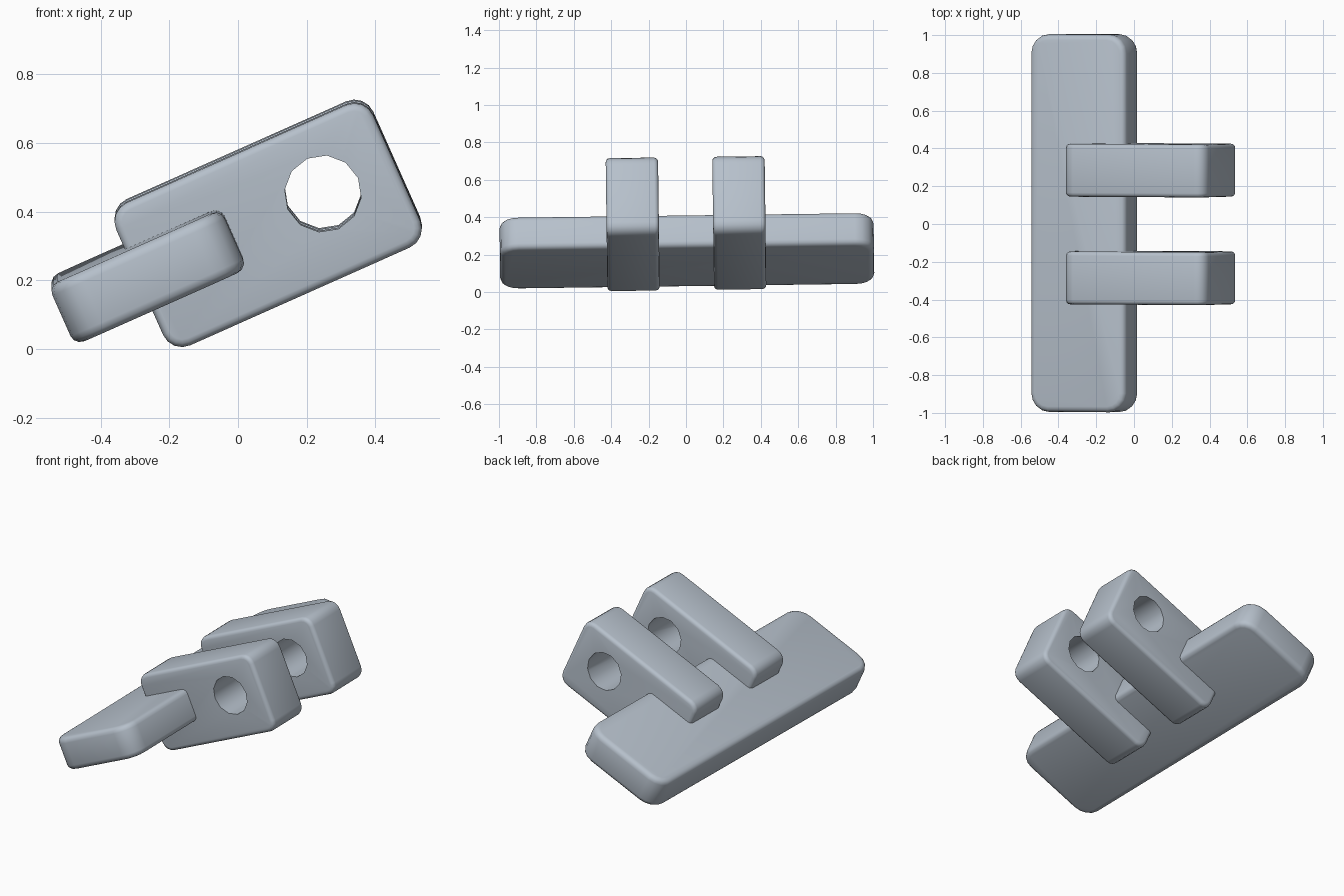
import bpy, bmesh, math
from mathutils import Matrix, Vector

if "Cube" in bpy.data.objects:
    bpy.data.objects.remove(bpy.data.objects["Cube"])

# One flat colour
mat = bpy.data.materials.new("pale_blue_grey")
mat.diffuse_color = (0.47, 0.53, 0.60, 1)
mat.use_nodes = True
mat.node_tree.nodes["Principled BSDF"].inputs["Base Color"].default_value = mat.diffuse_color

# Shared pose of the whole part: pitched up towards +x, with a very slight lean
POSE = (Matrix.Translation((0.088, 0, 0.366))
        @ Matrix.Rotation(math.radians(0.75), 4, 'X')
        @ Matrix.Rotation(math.radians(-24), 4, 'Y'))


def rounded_block(name, size, centre, axis, corner, fillet):
    """Block with big rounded corners along one axis and a small fillet everywhere else."""
    bm = bmesh.new()
    bmesh.ops.create_cube(bm, size=1)
    bmesh.ops.scale(bm, vec=size, verts=bm.verts)
    along = [e for e in bm.edges
             if abs((e.verts[0].co - e.verts[1].co).normalized()[axis]) > 0.9]
    bmesh.ops.bevel(bm, geom=along, offset=corner, segments=4, profile=0.5,
                    affect='EDGES', clamp_overlap=True)
    bm.normal_update()
    sharp = [e for e in bm.edges if e.calc_face_angle(0) > math.radians(40)]
    bmesh.ops.bevel(bm, geom=sharp, offset=fillet, segments=3, profile=0.5,
                    affect='EDGES', clamp_overlap=True)
    bmesh.ops.translate(bm, vec=Vector(centre), verts=bm.verts)
    bmesh.ops.recalc_face_normals(bm, faces=bm.faces)
    return finish(bm, name)


def finish(bm, name):
    me = bpy.data.meshes.new(name)
    bm.to_mesh(me)
    bm.free()
    me.materials.append(mat)
    ob = bpy.data.objects.new(name, me)
    ob.matrix_world = POSE
    bpy.context.collection.objects.link(ob)
    return ob


def select(ob):
    bpy.ops.object.select_all(action='DESELECT')
    ob.select_set(True)
    bpy.context.view_layer.objects.active = ob


def smooth(ob):
    select(ob)
    bpy.ops.object.shade_smooth_by_angle(angle=math.radians(40))


# Long cross bar
smooth(rounded_block("cross_bar", (0.55, 2.0, 0.19), (-0.38, 0.003, 0.01), 2, 0.10, 0.03))

# Twelve-sided pin hole cutter through both lugs
bm = bmesh.new()
bmesh.ops.create_cone(bm, cap_ends=True, segments=12, radius1=0.112, radius2=0.112, depth=1.6,
                      matrix=Matrix.Translation((0.183, 0, 0.019))
                      @ Matrix.Rotation(math.pi / 2, 4, 'X'))
cutter = finish(bm, "pin_hole_cutter")
cutter.hide_render = True

# Pair of pierced lugs straddling the bar
for side, name in ((-1, "front_lug"), (1, "back_lug")):
    lug = rounded_block(name, (0.82, 0.28, 0.455), (0, side * 0.285, 0), 1, 0.06, 0.022)
    cut = lug.modifiers.new("pin_hole", 'BOOLEAN')
    cut.operation = 'DIFFERENCE'
    cut.solver = 'EXACT'
    cut.object = cutter
    select(lug)
    bpy.ops.object.modifier_apply(modifier=cut.name)
    smooth(lug)

bpy.data.objects.remove(cutter)
